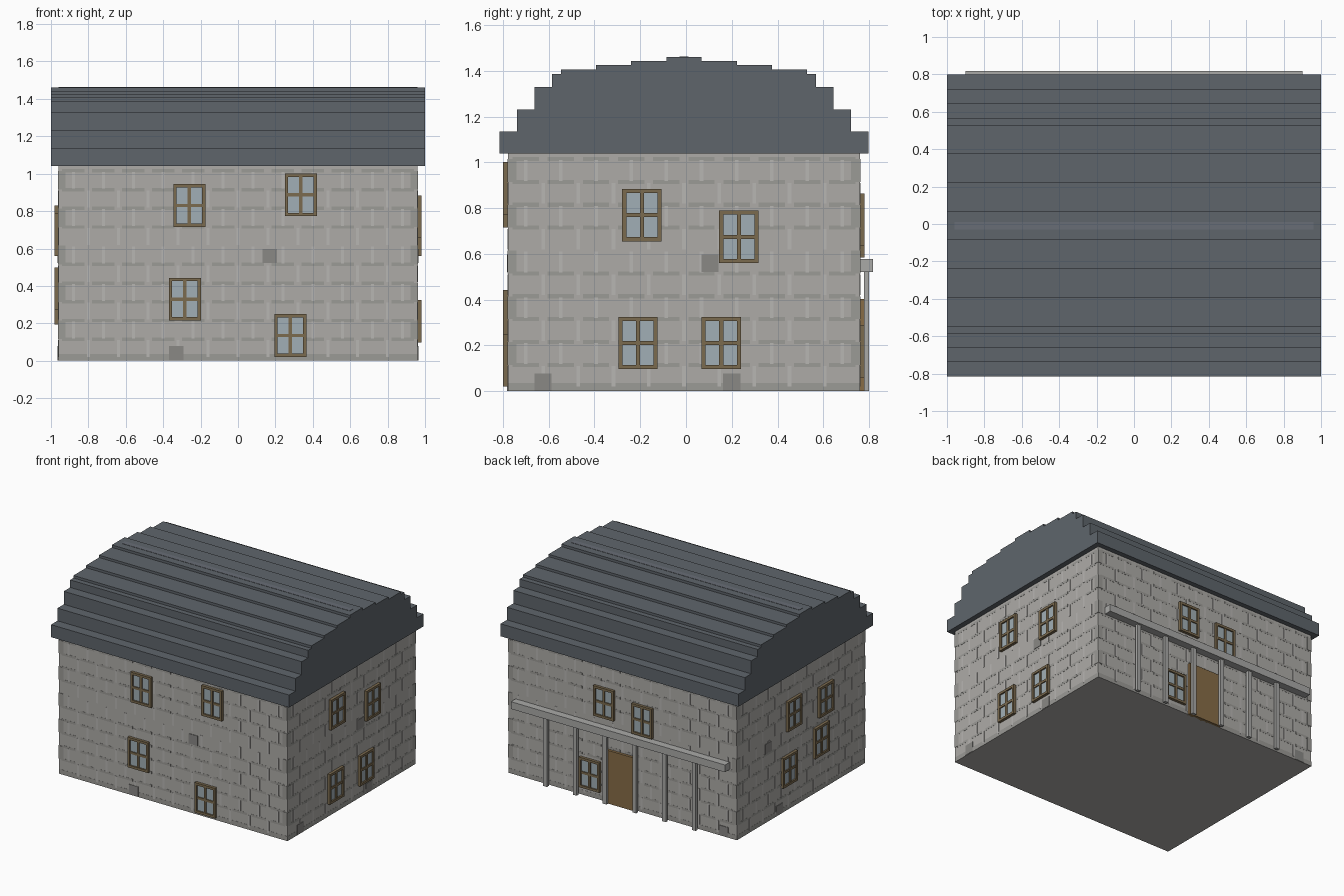
import bpy, bmesh
from mathutils import Vector, Matrix

if "Cube" in bpy.data.objects:
    bpy.data.objects.remove(bpy.data.objects["Cube"])

YC = -0.009                      # centre line of house in y
HX, HY, WALL_H = 0.96, 0.769, 1.04


def material(name, rgb):
    m = bpy.data.materials.new(name)
    m.diffuse_color = [(c / 255) ** 2.2 for c in rgb] + [1]
    m.use_nodes = True
    m.node_tree.nodes["Principled BSDF"].inputs["Base Color"].default_value = m.diffuse_color
    return m


STONE = material("stone", (172, 170, 166))
DARK = material("dark_stone", (154, 153, 149))
LIGHT = material("light_joint", (182, 180, 177))
BLOCK = material("block_stone", (136, 135, 132))
SLATE = material("slate", (95, 101, 107))
RIDGE = material("ridge_slate", (104, 109, 117))
WOOD = material("wood", (122, 106, 80))
DOOR = material("door_wood", (134, 108, 72))
GLASS = material("glass", (160, 173, 180))
TRIM = material("trim", (168, 168, 166))


def make(name, boxes, mat):
    """One object from a list of (min corner, max corner) boxes."""
    bm = bmesh.new()
    for a, b in boxes:
        a, b = Vector(a), Vector(b)
        size = [max(abs(s), 1e-4) for s in b - a]
        bmesh.ops.create_cube(bm, size=1, matrix=Matrix.Translation((a + b) / 2)
                              @ Matrix.Diagonal((*size, 1)))
    me = bpy.data.meshes.new(name)
    bm.to_mesh(me)
    bm.free()
    me.materials.append(mat)
    ob = bpy.data.objects.new(name, me)
    bpy.context.collection.objects.link(ob)
    return ob


# Each wall: centre on the ground, direction along it, outward normal, half length
WALLS = {
    "front": ((0, YC - HY, 0), (1, 0, 0), (0, -1, 0), HX),
    "back": ((0, YC + HY, 0), (1, 0, 0), (0, 1, 0), HX),
    "right": ((HX, 0, 0), (0, 1, 0), (1, 0, 0), HY),
    "left": ((-HX, 0, 0), (0, 1, 0), (-1, 0, 0), HY),
}


def on_wall(wall, u, z, w, h, d0, d1):
    """Box centred at (u, z) on a wall, reaching from depth d0 to d1."""
    o, t, n, _ = WALLS[wall]
    o, t, n = Vector(o), Vector(t), Vector(n)
    up = Vector((0, 0, h / 2))
    c = o + t * u + Vector((0, 0, z))
    return c - t * w / 2 - up + n * d0, c + t * w / 2 + up + n * d1


# Walls
make("walls", [((-HX, YC - HY, 0), (HX, YC + HY, WALL_H))], STONE)

# Stone courses: dark bed joints, light upright joints, corner stones
for wall, (_, _, _, half) in WALLS.items():
    mid = YC if half == HY else 0
    beds, joints, corners = [], [], []
    n = round(2 * half / 0.16)
    step = 2 * half / n
    for row in range(10):
        z = 0.115 + row * 0.1
        shift = 0.5 * (row % 2)
        for i in range(n):
            u = mid - half + (i + 0.5) * step
            if row != 5:
                beds.append(on_wall(wall, u, z, step * 0.75, 0.018, -0.002, 0.001))
            v = mid - half + (i + shift) * step
            if abs(v - mid) < half - 0.03:
                joints.append(on_wall(wall, v, z - 0.05, 0.016, 0.09, -0.002, 0.002))
        if row % 2:
            for s in (-1, 1):
                corners.append(on_wall(wall, mid + s * (half - 0.019), z - 0.05,
                                       0.038, 0.1, -0.002, 0.003))
    beds.append(on_wall(wall, mid, 0.018, 2 * half, 0.036, -0.002, 0.001))
    make(wall + "_bed_joints", beds, DARK)
    make(wall + "_upright_joints", joints, LIGHT)
    make(wall + "_corner_stones", corners, DARK)

# Odd square stones
SQUARES = {
    "front": [(0.17, 0.56), (-0.33, 0.04)],
    "right": [(0.105, 0.56), (-0.625, 0.04), (0.2, 0.04)],
    "left": [(0.385, 0.56), (0.25, 0.04)],
    "back": [(-0.85, 0.04)],
}
for wall, spots in SQUARES.items():
    make(wall + "_square_stones",
         [on_wall(wall, u, z, 0.076, 0.076, -0.002, 0.004) for u, z in spots], BLOCK)

# Windows: outer frame, cross bars and pane
WINDOWS = {
    "front": [(-0.26, 0.83), (0.336, 0.887), (-0.284, 0.329), (0.28, 0.135)],
    "right": [(-0.193, 0.77), (0.231, 0.675), (-0.21, 0.211), (0.154, 0.211)],
    "back": [(0.15, 0.75), (-0.172, 0.70), (0.27, 0.175)],
    "left": [(0.087, 0.715), (-0.295, 0.675), (0.142, 0.307), (-0.24, 0.385)],
}
W, H, B = 0.172, 0.229, 0.018
for wall, spots in WINDOWS.items():
    for k, (u, z) in enumerate(spots, 1):
        bars = []
        for s in (-1, 1):
            bars.append(on_wall(wall, u + s * (W - B) / 2, z, B, H, -0.01, 0.021))
            bars.append(on_wall(wall, u, z + s * (H - B) / 2, W - 2 * B, B, -0.01, 0.021))
        bars.append(on_wall(wall, u, z, B, H - 2 * B, -0.01, 0.018))
        bars.append(on_wall(wall, u, z, W - 2 * B, B, -0.01, 0.0175))
        make(f"{wall}_window_frame_{k}", bars, WOOD)
        make(f"{wall}_window_pane_{k}",
             [on_wall(wall, u, z, W - 2 * B, H - 2 * B, -0.01, 0.010)], GLASS)

# Back door
make("door", [on_wall("back", 0.01, 0.202, 0.28, 0.404, -0.01, 0.02)], DOOR)

# Porch beam and posts
make("porch_beam", [((-0.9, 0.757, 0.522), (0.9, 0.817, 0.577))], TRIM)
make("porch_posts", [((x - 0.016, 0.778, 0), (x + 0.016, 0.80, 0.53))
                     for x in (-0.625, -0.375, -0.125, 0.125, 0.375, 0.625)], TRIM)

# Stepped roof: one extruded outline of (half width, top of step)
STEPS = [(0.807, 1.135), (0.73, 1.231), (0.654, 1.33), (0.577, 1.387),
         (0.538, 1.406), (0.385, 1.425), (0.231, 1.443), (0.077, 1.462)]
half_outline, z = [], WALL_H
for w, top in STEPS:
    half_outline += [(w, z), (w, top)]
    z = top
outline = half_outline + [(-w, z) for w, z in reversed(half_outline)]
bm = bmesh.new()
face = bm.faces.new([bm.verts.new((-1, YC + y, z)) for y, z in outline])
ext = bmesh.ops.extrude_face_region(bm, geom=[face])
bmesh.ops.translate(bm, vec=(2, 0, 0),
                    verts=[v for v in ext["geom"] if isinstance(v, bmesh.types.BMVert)])
bmesh.ops.recalc_face_normals(bm, faces=bm.faces)
me = bpy.data.meshes.new("roof")
bm.to_mesh(me)
bm.free()
me.materials.append(SLATE)
bpy.context.collection.objects.link(bpy.data.objects.new("roof", me))

# Ridge strip
make("ridge_strip", [((-0.96, YC - 0.02, 1.45), (0.96, YC + 0.02, 1.464))], RIDGE)
